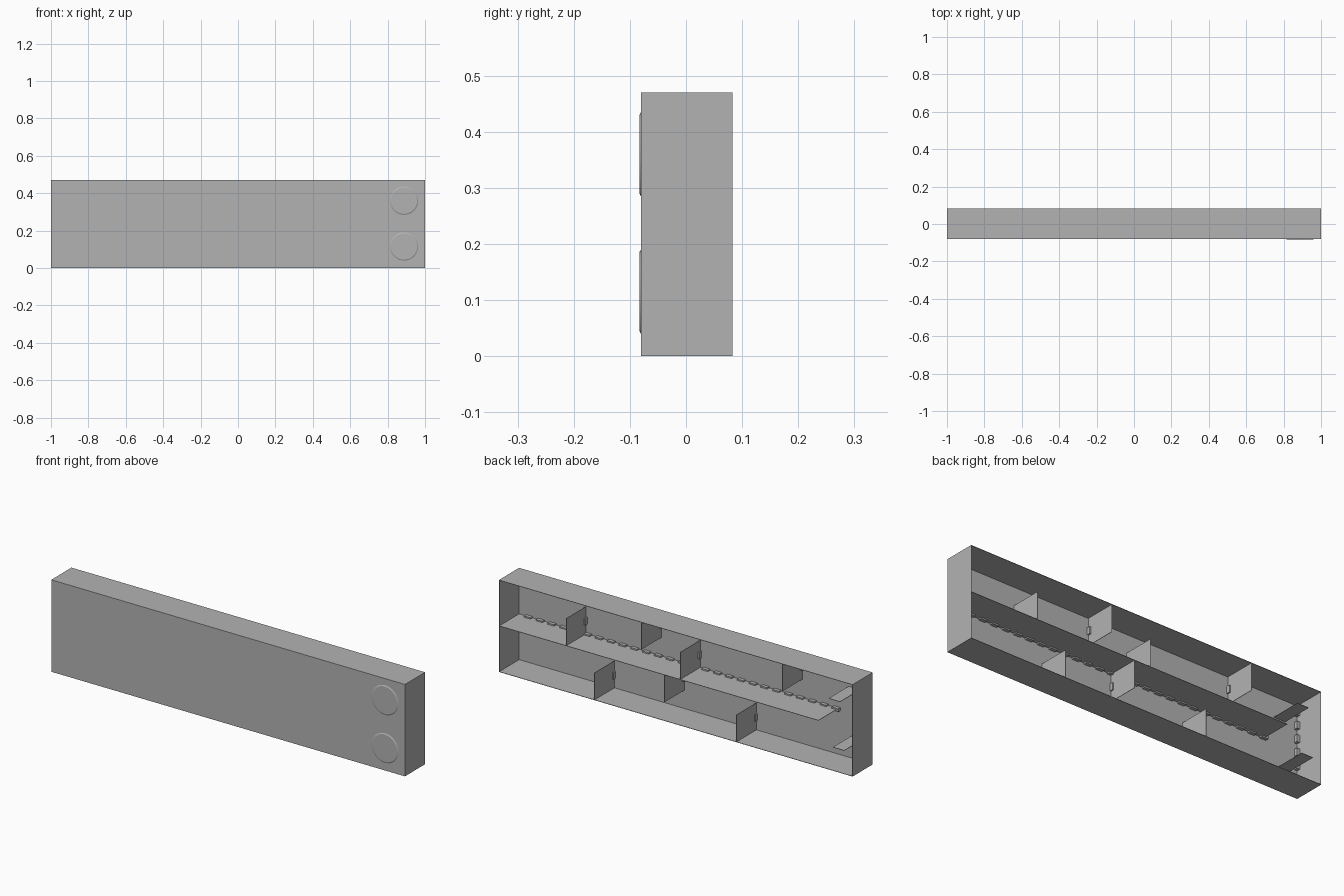
import bpy
import bmesh
from mathutils import Matrix, Vector

if "Cube" in bpy.data.objects:
    bpy.data.objects.remove(bpy.data.objects["Cube"], do_unlink=True)

grey = bpy.data.materials.new("plain grey")
grey.use_nodes = True
grey.diffuse_color = (0.45, 0.45, 0.45, 1)
grey.node_tree.nodes["Principled BSDF"].inputs["Base Color"].default_value = (0.45, 0.45, 0.45, 1)

FRONT, BACK = -0.08, 0.083
HEIGHT, SHELF_Z = 0.47, 0.235
SHEET = 0.002
DIVIDER = 0.14


def finish(name, bm):
    mesh = bpy.data.meshes.new(name)
    bm.to_mesh(mesh)
    bm.free()
    mesh.materials.append(grey)
    obj = bpy.data.objects.new(name, mesh)
    bpy.context.collection.objects.link(obj)
    return obj


def box(name, low, high):
    """Axis-aligned block between two opposite corners."""
    low, high = Vector(low), Vector(high)
    bm = bmesh.new()
    place = Matrix.Translation((low + high) / 2) @ Matrix.Diagonal((*(high - low), 1))
    bmesh.ops.create_cube(bm, size=1, matrix=place)
    return finish(name, bm)


def block(name, centre, size):
    c, half = Vector(centre), Vector(size) / 2
    return box(name, c - half, c + half)


# Open-backed case made of thin sheets
box("front_panel", (-1, FRONT, 0), (1, FRONT + SHEET, HEIGHT))
box("floor_panel", (-1, FRONT, 0), (1, BACK, SHEET))
box("top_panel", (-1, FRONT, HEIGHT - SHEET), (1, BACK, HEIGHT))
box("left_wall", (1 - SHEET, FRONT, 0), (1, BACK, HEIGHT))
box("right_wall", (-1, FRONT, 0), (-1 + SHEET, BACK, HEIGHT))

# Long shelf stopping short of the right wall
box("shelf", (-0.807, FRONT, SHELF_Z - SHEET / 2), (1, BACK, SHELF_Z + SHEET / 2))

# Upright dividers, each with a clip on its front edge
dividers = {
    "upper_standing_divider": (SHELF_Z, (0.62, -0.025)),
    "upper_hanging_divider": (HEIGHT - DIVIDER, (0.195, -0.603)),
    "lower_standing_divider": (0, (0.46, -0.343)),
    "lower_hanging_divider": (SHELF_Z - DIVIDER, (0.065,)),
}
for name, (base, positions) in dividers.items():
    for x in positions:
        box(name, (x - SHEET / 2, FRONT, base), (x + SHEET / 2, BACK, base + DIVIDER))
        block("divider_clip", (x, FRONT + 0.01, base + DIVIDER / 2), (0.016, 0.02, 0.036))

# Short flat baffles near the right wall
for x, z in ((-0.897, 0.363), (-0.921, 0.12)):
    block("baffle", (x, (FRONT + BACK) / 2, z), (0.064, BACK - FRONT, SHEET))

# Row of clips where the shelf meets the front panel
CLIPS = 27
for i in range(CLIPS):
    x = 0.94 - i * 1.74 / (CLIPS - 1)
    block("shelf_clip", (x, FRONT + 0.01, SHELF_Z), (0.036, 0.02, 0.016))

# Column of clips in the right front corner
for i in range(5):
    block("corner_clip", (-0.99, FRONT + 0.01, 0.43 - i * 0.068), (0.016, 0.02, 0.036))

# Shallow domed discs on the front
for z in (0.36, 0.115):
    bm = bmesh.new()
    place = Matrix.Translation((0.888, FRONT, z)) @ Matrix.Rotation(1.5707963, 4, "X")
    bmesh.ops.create_cone(bm, cap_ends=True, segments=48, radius1=0.081,
                          radius2=0.07, depth=0.006, matrix=place)
    finish("front_disc", bm)
